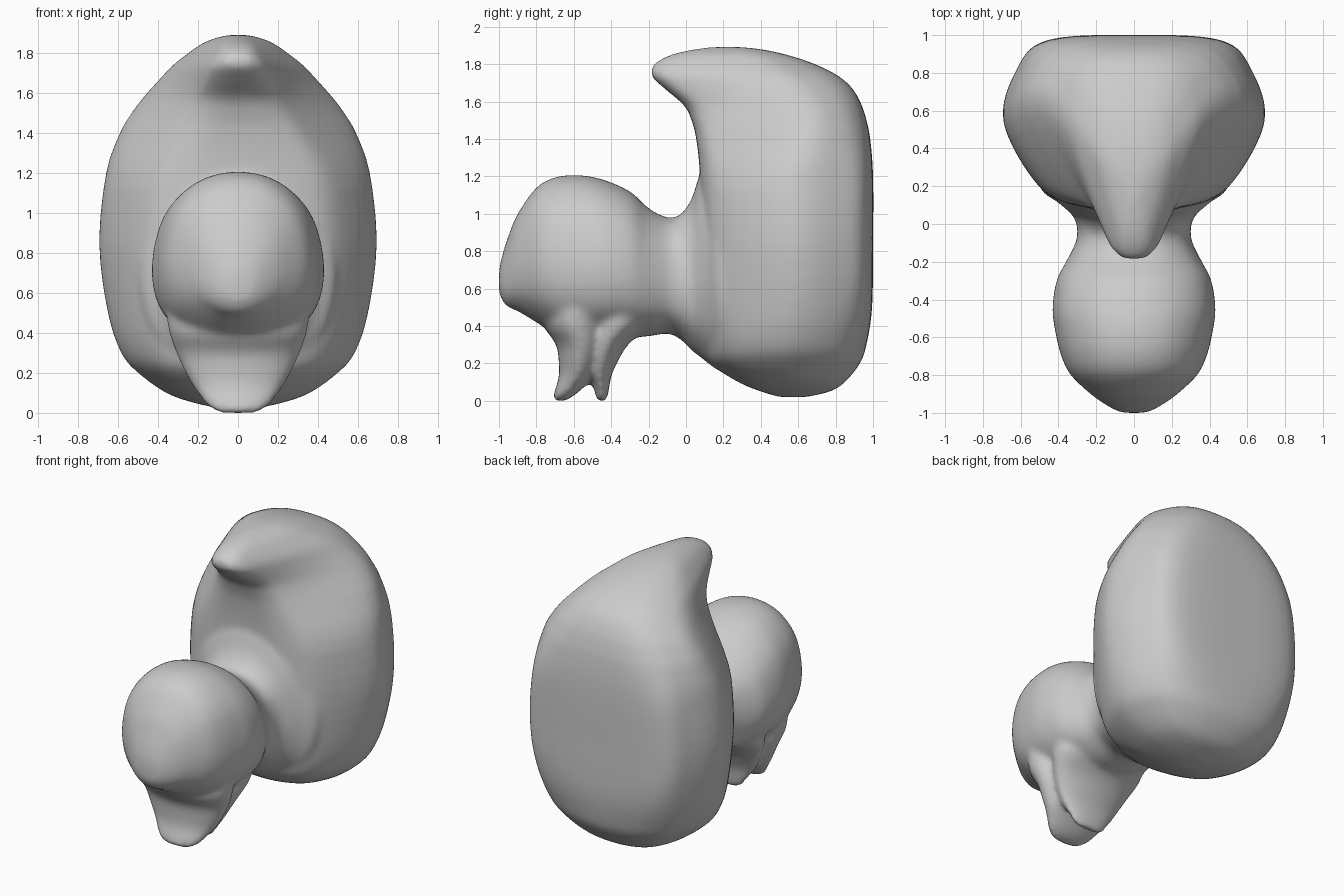
import bpy, bmesh
from math import sin, cos, pi

if "Cube" in bpy.data.objects:
    bpy.data.objects.remove(bpy.data.objects["Cube"])


def spline(pts, n, closed=False):
    """Catmull-Rom resampling of tuples, n steps per span."""
    out, m = [], len(pts)
    for i in range(m if closed else m - 1):
        q = [pts[j % m] if closed else pts[max(0, min(m - 1, j))] for j in range(i - 1, i + 3)]
        for k in range(n):
            t = k / n
            out.append(tuple(0.5 * (2 * b + (c - a) * t + (2 * a - 5 * b + 4 * c - d) * t * t
                                    + (3 * b - a - 3 * c + d) * t ** 3)
                             for a, b, c, d in zip(*q)))
    return out if closed else out + [pts[-1]]


def mirrored(half):
    return half + [(-x, u) for x, u in reversed(half[1:-1])]


def mix(p, q, t):
    t = max(0, min(1, t))
    t = t * t * (3 - 2 * t)
    return [(a + (c - a) * t, b + (d - b) * t) for (a, b), (c, d) in zip(p, q)]


def loft(bm, stations, section, upright):
    """Skin rings (position, low, high, half width); section(pos) gives unit outline."""
    rings = []
    for p, lo, hi, w in spline(stations, 4):
        ring = []
        for x, u in section(p):
            v = lo + (hi - lo) * u
            ring.append(bm.verts.new((x * w, v, p) if upright else (x * w, p, v)))
        rings.append(ring)
    n = len(rings[0])
    for a, b in zip(rings, rings[1:]):
        for i in range(n):
            bm.faces.new((a[i], a[(i + 1) % n], b[(i + 1) % n], b[i]))
    bm.faces.new(rings[0][::-1])
    bm.faces.new(rings[-1])


# half outlines of the body: base, middle and hooked top
BASE = [(0, 0), (.45, .05), (.8, .2), (1, .52), (.84, .83), (.5, .96), (0, 1)]
MID = [(0, 0), (.45, .02), (.74, .14), (1, .5), (.9, .8), (.67, .97), (0, 1)]
TOP = [(0, 0), (.28, .025), (.5, .15), (1, .64), (.9, .85), (.55, .97), (0, 1)]


def body_section(z):
    half = mix(BASE, MID, (z - .1) / .6) if z < .9 else mix(MID, TOP, (z - 1.1) / .6)
    return spline(mirrored(half), 5, True)


def head_section(y):
    half = [(0, 0), (.45, .04), (.86, .19), (1, .44), (.87, .75), (.5, .94), (0, 1)]
    return spline(mirrored(half), 5, True)


def oval(z):
    return [(sin(a * pi / 16), .5 - .5 * cos(a * pi / 16)) for a in range(32)]


bm = bmesh.new()

# large rear body with forward hooked tip
loft(bm, [(.02, .5, .64, .08), (.05, .4, .77, .22), (.1, .28, .85, .36), (.2, .13, .93, .5),
          (.3, .09, .965, .585), (.5, .08, .995, .65), (.85, .08, 1, .692), (1.2, .075, 1, .657),
          (1.4, .055, .985, .585), (1.5, .03, .965, .525), (1.58, -.01, .94, .465),
          (1.67, -.115, .89, .385), (1.74, -.185, .81, .32), (1.8, -.17, .69, .245),
          (1.85, -.08, .54, .175), (1.88, .05, .4, .1), (1.892, .15, .28, .04)],
     body_section, True)

# round head and neck, flaring into the body
loft(bm, [(-1.0, .58, .69, .05), (-.985, .54, .77, .1), (-.95, .5, .88, .16), (-.9, .48, 1.0, .23),
          (-.8, .42, 1.14, .335), (-.7, .36, 1.195, .385), (-.58, .33, 1.207, .415),
          (-.45, .33, 1.185, .432), (-.3, .34, 1.12, .41), (-.2, .345, 1.03, .36),
          (-.1, .36, .98, .31), (-.03, .33, .995, .3), (.03, .27, 1.08, .315),
          (.07, .24, 1.2, .35), (.12, .2, 1.3, .41), (.18, .16, 1.38, .49),
          (.3, .12, 1.42, .5), (.5, .12, 1.3, .45)], head_section, False)

# front and back tongues under the head
loft(bm, [(.0, -.70, -.65, .09), (.02, -.71, -.61, .135), (.06, -.70, -.56, .175),
          (.13, -.68, -.49, .225), (.2, -.68, -.455, .265), (.3, -.695, -.42, .31),
          (.4, -.76, -.4, .345), (.5, -.76, -.4, .36)], oval, True)
loft(bm, [(.0, -.475, -.425, .09), (.02, -.482, -.42, .12), (.06, -.49, -.412, .15),
          (.13, -.52, -.4, .2), (.2, -.54, -.37, .24), (.3, -.54, -.31, .29),
          (.4, -.54, -.2, .33), (.5, -.54, -.15, .34)], oval, True)

bmesh.ops.recalc_face_normals(bm, faces=bm.faces)
mesh = bpy.data.meshes.new("smooth_creature")
bm.to_mesh(mesh)
bm.free()
creature = bpy.data.objects.new("smooth_creature", mesh)
bpy.context.collection.objects.link(creature)

# fuse parts into one soft skin
fuse = creature.modifiers.new("fuse", 'REMESH')
fuse.mode = 'VOXEL'
fuse.voxel_size = 0.016
fuse.use_smooth_shade = True
soften = creature.modifiers.new("soften", 'SMOOTH')
soften.factor = 0.5
soften.iterations = 14
